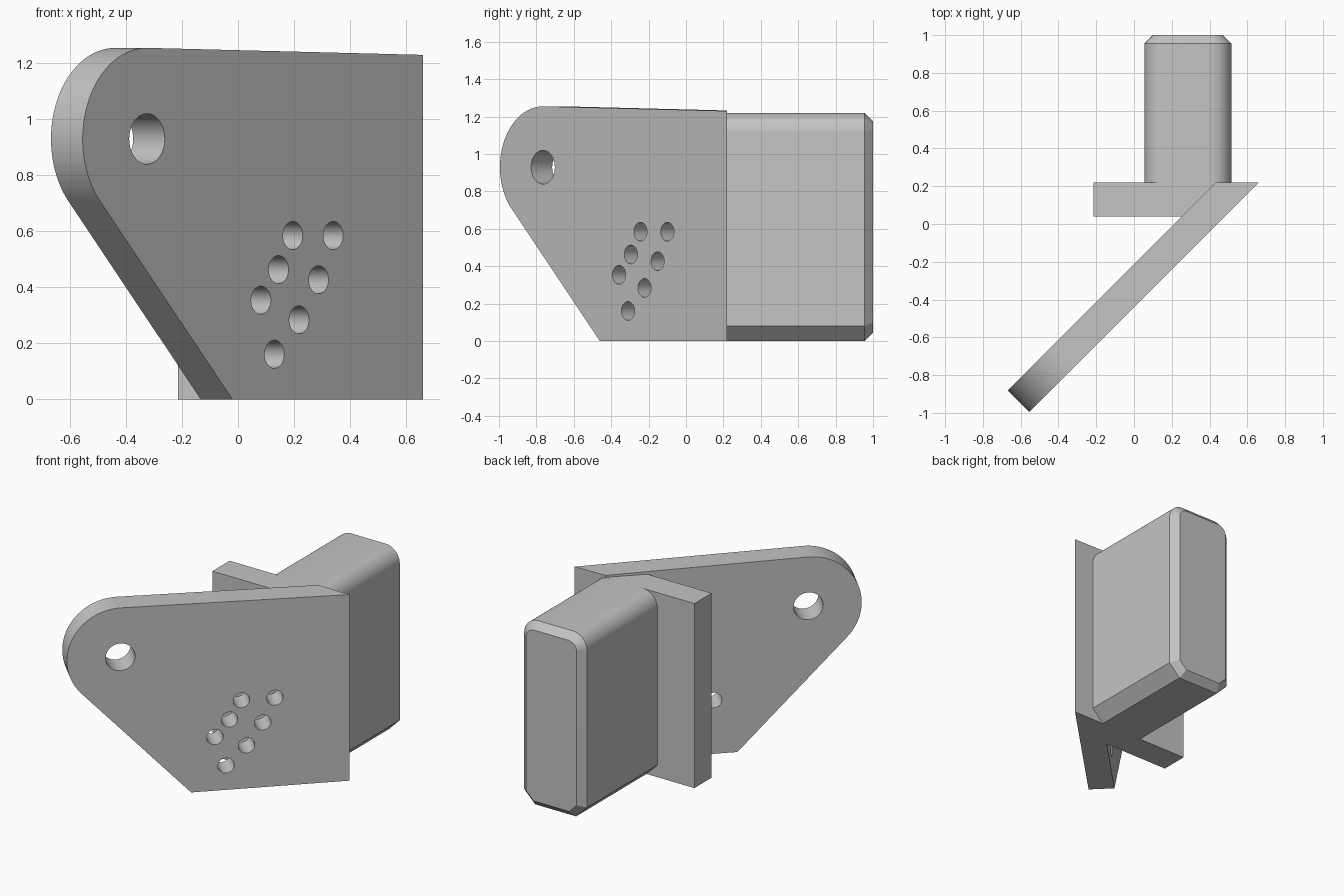
import bpy
import bmesh
from math import sin, cos, pi, atan2, acos, hypot, radians, sqrt
from mathutils import Vector, Matrix

if "Cube" in bpy.data.objects:
    bpy.data.objects.remove(bpy.data.objects["Cube"])

# Material
grey = bpy.data.materials.new("plain grey")
grey.use_nodes = True
colour = (0.55, 0.55, 0.55, 1)
grey.diffuse_color = colour
grey.node_tree.nodes["Principled BSDF"].inputs["Base Color"].default_value = colour


def finish(name, bm):
    """Turn a bmesh into a named grey object and make it active."""
    bmesh.ops.recalc_face_normals(bm, faces=bm.faces)
    mesh = bpy.data.meshes.new(name)
    bm.to_mesh(mesh)
    bm.free()
    mesh.materials.append(grey)
    obj = bpy.data.objects.new(name, mesh)
    bpy.context.collection.objects.link(obj)
    for other in bpy.context.selected_objects:
        other.select_set(False)
    obj.select_set(True)
    bpy.context.view_layer.objects.active = obj
    return obj


def loft(bm, rings):
    """Skin a list of equal-length rings and cap both ends."""
    loops = [[bm.verts.new(p) for p in ring] for ring in rings]
    for a, b in zip(loops, loops[1:]):
        for i in range(len(a)):
            j = (i + 1) % len(a)
            bm.faces.new((a[i], a[j], b[j], b[i]))
    bm.faces.new(loops[0])
    bm.faces.new(loops[-1])


def arc(cx, cz, r, start, end, steps):
    angles = [start + (end - start) * i / steps for i in range(steps + 1)]
    return [(cx + r * cos(a), cz + r * sin(a)) for a in angles]


# Angled plate frame: u runs along the plate, origin at the eye centre
EYE = Vector((-0.325, -0.765, 0.93))
ALONG = Vector((1, 1, 0)) / sqrt(2)
THROUGH = Vector((-1, 1, 0)) / sqrt(2)
THICK, EYE_R, BACK = 0.16, 0.325, 0.22


def on_plate(u, w, depth=0):
    return EYE + ALONG * u + Vector((0, 0, w)) + THROUGH * depth


def tangent(u, w, side):
    return atan2(w, u) + side * acos(EYE_R / hypot(u, w))


# Angled plate: rounded eye with tangent edges, mitred flush at the back
top = (1.393, 0.30)
foot = (0.431, -0.93)
corner = (top[0], foot[1])
outline = arc(0, 0, EYE_R, tangent(*top, 1), tangent(*foot, -1) + 2 * pi, 40)
outline += [foot, corner, top]
bm = bmesh.new()
loft(bm, [[on_plate(u, w, d) for u, w in outline] for d in (0, THICK)])
cut = bmesh.ops.bisect_plane(bm, geom=bm.verts[:] + bm.edges[:] + bm.faces[:],
                             dist=1e-5, plane_co=(0, BACK, 0),
                             plane_no=(0, 1, 0), clear_outer=True)
bmesh.ops.holes_fill(bm, edges=[e for e in bm.edges if e.is_boundary])
plate = finish("angled_plate", bm)

# Hole cutters: one eye hole and seven small ones, given as front x and z
holes = [(-0.325, 0.93, 0.09)]
holes += [(x, z, 0.05) for x, z in (
    (0.196, 0.585), (0.34, 0.585), (0.145, 0.463), (0.288, 0.427),
    (0.082, 0.354), (0.218, 0.284), (0.13, 0.161))]
bm = bmesh.new()
turn = THROUGH.to_track_quat('Z', 'Y').to_matrix().to_4x4()
for x, z, r in holes:
    centre = on_plate((x - EYE.x) * sqrt(2), z - EYE.z, THICK / 2)
    bmesh.ops.create_cone(bm, cap_ends=True, segments=40, radius1=r, radius2=r,
                          depth=0.4, matrix=Matrix.Translation(centre) @ turn)
cutter = finish("hole_cutter", bm)
cutter.hide_render = True

bpy.context.view_layer.objects.active = plate
boolean = plate.modifiers.new("holes", 'BOOLEAN')
boolean.operation = 'DIFFERENCE'
boolean.solver = 'EXACT'
boolean.object = cutter
cutter.select_set(False)
plate.select_set(True)
bpy.ops.object.modifier_apply(modifier="holes")
bpy.data.objects.remove(cutter)
bpy.ops.object.shade_smooth_by_angle(angle=radians(30))

# Back flange: upright slab running into the angled plate
HEIGHT = 1.22
bm = bmesh.new()
slab = [(-0.215, 0.04), (0.45, 0.04), (0.45, BACK), (-0.215, BACK)]
loft(bm, [[(x, y, z) for x, y in slab] for z in (0, HEIGHT)])
finish("back_flange", bm)


# Rear block: rounded top, bevelled bottom corners, bevelled end
def block_ring(y, inset):
    x0, x1 = 0.055 + inset, 0.515 - inset
    z0, z1 = inset, HEIGHT - inset
    r = 0.105 - inset
    c = 0.08 - inset * (2 - sqrt(2))
    ring = [(x0, z0 + c), (x0 + c, z0), (x1 - c, z0), (x1, z0 + c)]
    ring += arc(x1 - r, z1 - r, r, 0, pi / 2, 12)
    ring += arc(x0 + r, z1 - r, r, pi / 2, pi, 12)
    return [(x, y, z) for x, z in ring]


BEVEL = 0.045
bm = bmesh.new()
loft(bm, [block_ring(BACK, 0), block_ring(1 - BEVEL, 0), block_ring(1, BEVEL)])
finish("rear_block", bm)
bpy.ops.object.shade_smooth_by_angle(angle=radians(30))
